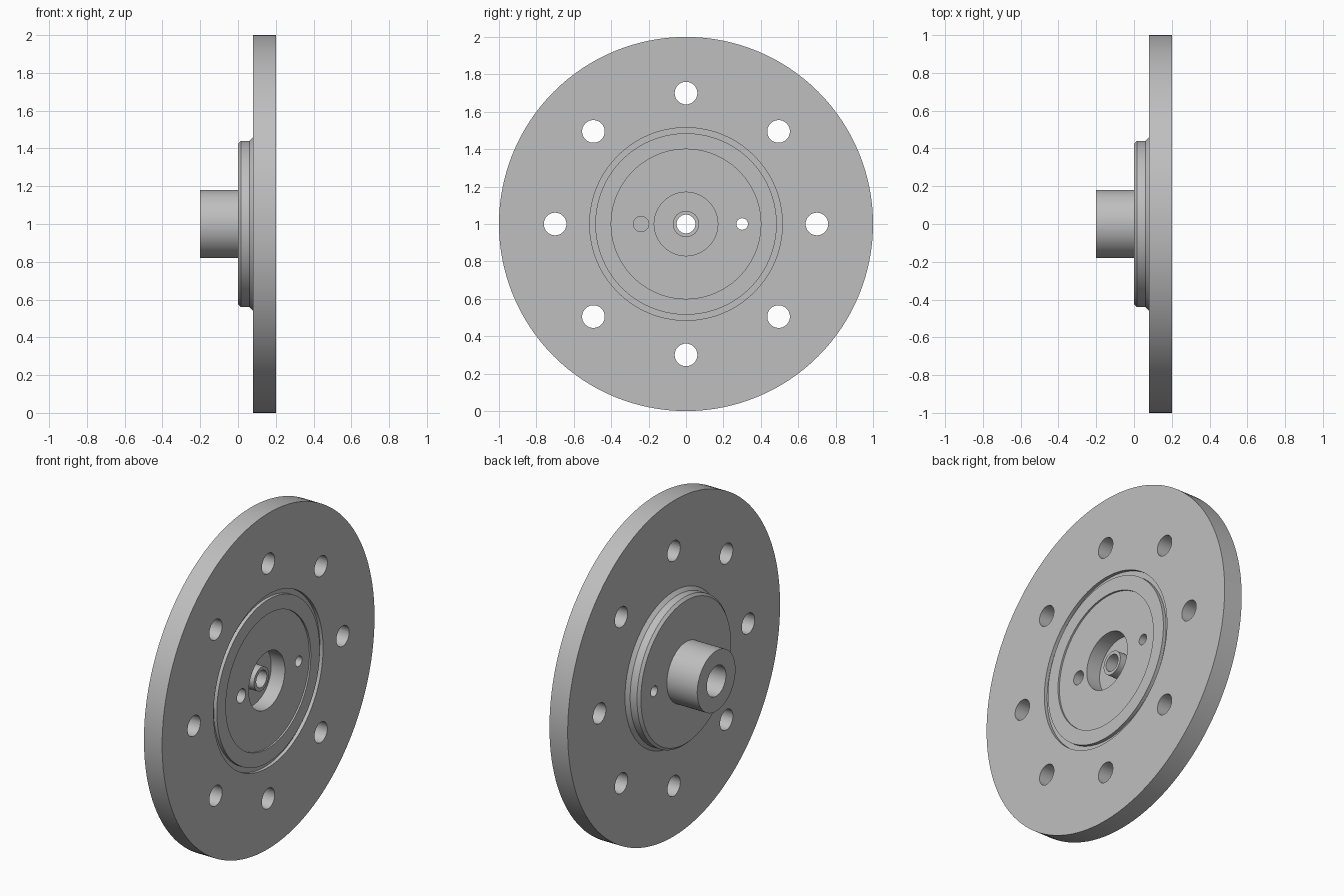
import bpy, bmesh, math
from mathutils import Matrix, Vector

cube = bpy.data.objects.get("Cube")
if cube:
    bpy.data.objects.remove(cube, do_unlink=True)

steel = bpy.data.materials.new("grey_steel")
steel.use_nodes = True
GREY = (0.52, 0.52, 0.52, 1)
steel.diffuse_color = GREY
steel.node_tree.nodes["Principled BSDF"].inputs["Base Color"].default_value = GREY


def new_object(name, bm):
    bmesh.ops.recalc_face_normals(bm, faces=bm.faces)
    mesh = bpy.data.meshes.new(name)
    bm.to_mesh(mesh)
    bm.free()
    mesh.materials.append(steel)
    obj = bpy.data.objects.new(name, mesh)
    bpy.context.collection.objects.link(obj)
    return obj


def revolve(name, profile, segments=128):
    """Spin a closed (x, radius) outline about the x axis at z = 1."""
    bm = bmesh.new()
    verts = [bm.verts.new((x, 0, 1 + r)) for x, r in profile]
    edges = [bm.edges.new((v, verts[i - 1])) for i, v in enumerate(verts)]
    bmesh.ops.spin(bm, geom=verts + edges, cent=(0, 0, 1), axis=(1, 0, 0),
                   angle=math.tau, steps=segments, use_duplicate=False)
    bmesh.ops.remove_doubles(bm, verts=bm.verts, dist=0.0001)
    return new_object(name, bm)


def add_drill(bm, x0, x1, y, z, radius):
    place = Matrix.Translation(((x0 + x1) / 2, y, z)) @ Matrix.Rotation(math.pi / 2, 4, 'Y')
    bmesh.ops.create_cone(bm, cap_ends=True, segments=40, radius1=radius,
                          radius2=radius, depth=x1 - x0, matrix=place)


# Flange, stepped boss, hub and inner spigot as one turned outline
flange = revolve("flange_and_hub", [
    # hub and its counterbore
    (0.06, 0.05), (0.06, 0.09), (-0.2, 0.09), (-0.2, 0.18), (0, 0.18),
    # boss with chamfers
    (0, 0.425), (0.015, 0.44), (0.06, 0.44), (0.08, 0.46),
    # flange rim
    (0.08, 1), (0.2, 1),
    # ring groove on the flat face
    (0.2, 0.515), (0.18, 0.515), (0.18, 0.485), (0.2, 0.485),
    # shallow step and central pocket
    (0.2, 0.4), (0.19, 0.4), (0.19, 0.17), (0.1, 0.17),
    # spigot inside the pocket
    (0.1, 0.07), (0.155, 0.07), (0.155, 0.05),
])

# Bolt circle, small through hole and blind locating hole
bm = bmesh.new()
for i in range(8):
    a = i * math.tau / 8
    add_drill(bm, 0, 0.3, 0.7 * math.cos(a), 1 + 0.7 * math.sin(a), 0.0605)
add_drill(bm, -0.1, 0.3, 0.3, 1, 0.031)
add_drill(bm, 0.12, 0.3, -0.24, 1, 0.041)
drills = new_object("hole_cutter", bm)
drills.hide_render = True

cut = flange.modifiers.new("holes", 'BOOLEAN')
cut.operation = 'DIFFERENCE'
cut.solver = 'EXACT'
cut.object = drills

bpy.ops.object.select_all(action='DESELECT')
flange.select_set(True)
bpy.context.view_layer.objects.active = flange
bpy.ops.object.modifier_apply(modifier=cut.name)
bpy.data.objects.remove(drills, do_unlink=True)
bpy.ops.object.shade_smooth_by_angle(angle=math.radians(25))
